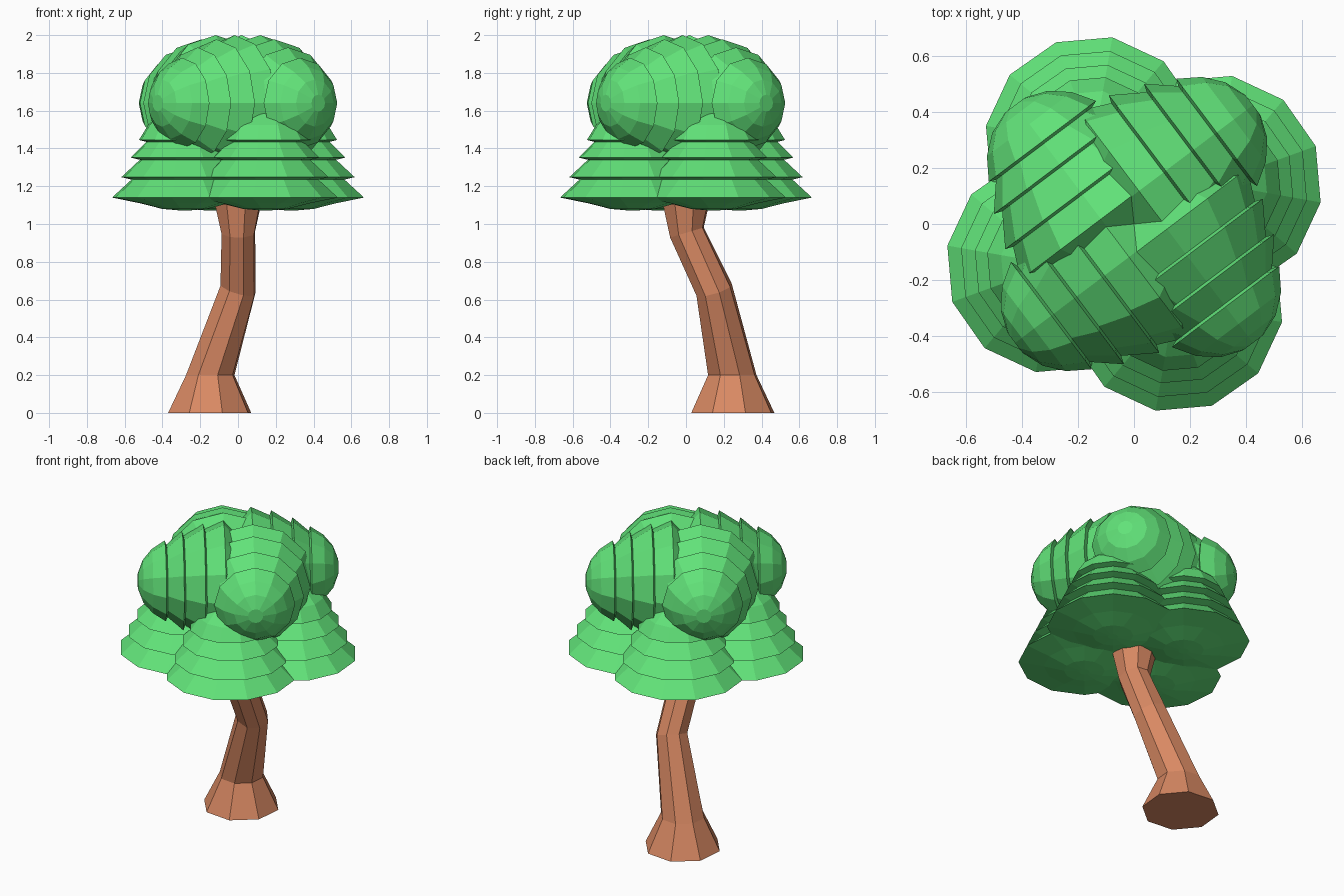
import bpy, bmesh
from math import sin, cos, pi, radians
from mathutils import Matrix, Vector

if "Cube" in bpy.data.objects:
    bpy.data.objects.remove(bpy.data.objects["Cube"])


def material(name, color):
    m = bpy.data.materials.new(name)
    m.diffuse_color = color
    m.use_nodes = True
    m.node_tree.nodes["Principled BSDF"].inputs["Base Color"].default_value = m.diffuse_color
    return m


bark = material("bark", (0.69, 0.25, 0.125, 1))
leaf = material("leaf", (0.12, 0.76, 0.19, 1))


def skin_rings(name, rings, mat, matrix=Matrix()):
    """Join rings of points with quads, close both ends with a flat cap."""
    bm = bmesh.new()
    loops = [[bm.verts.new(p) for p in ring] for ring in rings]
    n = len(loops[0])
    for lo, hi in zip(loops, loops[1:]):
        for i in range(n):
            j = (i + 1) % n
            bm.faces.new((lo[i], lo[j], hi[j], hi[i]))
    bm.faces.new(loops[0][::-1])
    bm.faces.new(loops[-1])
    bmesh.ops.recalc_face_normals(bm, faces=bm.faces)
    bm.transform(matrix)
    me = bpy.data.meshes.new(name)
    bm.to_mesh(me)
    bm.free()
    me.materials.append(mat)
    ob = bpy.data.objects.new(name, me)
    bpy.context.collection.objects.link(ob)
    return ob


def ring(center, r, n, phase, tilt_x=0, tilt_y=0):
    pts = []
    for i in range(n):
        a = radians(phase) + 2 * pi * i / n
        dx, dy = r * cos(a), r * sin(a)
        pts.append(Vector(center) + Vector((dx, dy, tilt_x * dx + tilt_y * dy)))
    return pts


# Bent eight-sided trunk, flared at both ends
trunk_path = [
    ((-0.15, 0.248, 0.0), 0.230, 0, 0),
    ((-0.147, 0.245, 0.2), 0.134, 0, 0),
    ((0.0, 0.148, 0.655), 0.097, -0.28, 0.28),
    ((0.002, 0.005, 0.955), 0.093, 0, 0.3),
    ((0.0, 0.0, 1.18), 0.145, 0, 0),
]
skin_rings("trunk", [ring(c, r, 8, 17, tx, ty) for c, r, tx, ty in trunk_path], bark)

# Terraced leaf clump profiles (radius, height): underside, four tiers, rounded tip
lower = [(0.03, -0.068), (0.12, -0.06), (0.24, -0.03),
         (0.39, 0.0), (0.285, 0.095), (0.34, 0.108),
         (0.24, 0.2), (0.29, 0.212), (0.205, 0.295),
         (0.245, 0.305), (0.195, 0.385), (0.125, 0.445), (0.045, 0.48)]
TIP = 0.51
upper = [(0.1, -0.17), (0.24, -0.11),
         (0.36, 0.0), (0.31, 0.11), (0.338, 0.12),
         (0.265, 0.235), (0.295, 0.245), (0.215, 0.338),
         (0.240, 0.348), (0.19, 0.425), (0.125, 0.48), (0.045, TIP)]


def leaf_clump(name, profile, matrix, phase):
    skin_rings(name, [ring((0, 0, z), r, 12, phase) for r, z in profile], leaf, matrix)


for k in range(4):
    turn = Matrix.Rotation(k * pi / 2, 4, 'Z')

    # Lower clumps stand upright in a pinwheel
    leaf_clump(f"lower_leaves_{k + 1}", lower,
               turn @ Matrix.Translation((0.283, 0.145, 1.14)), 20)

    # Upper clumps lie on their side with the tip pointing out to a corner
    a = radians(37)
    base = Vector((0.425, 0.425, 1.64)) - Vector((cos(a), sin(a), 0)) * TIP
    lay = Matrix.Rotation(a, 4, 'Z') @ Matrix.Rotation(pi / 2, 4, 'Y')
    leaf_clump(f"upper_leaves_{k + 1}", upper,
               turn @ Matrix.Translation(base) @ lay, 0)
